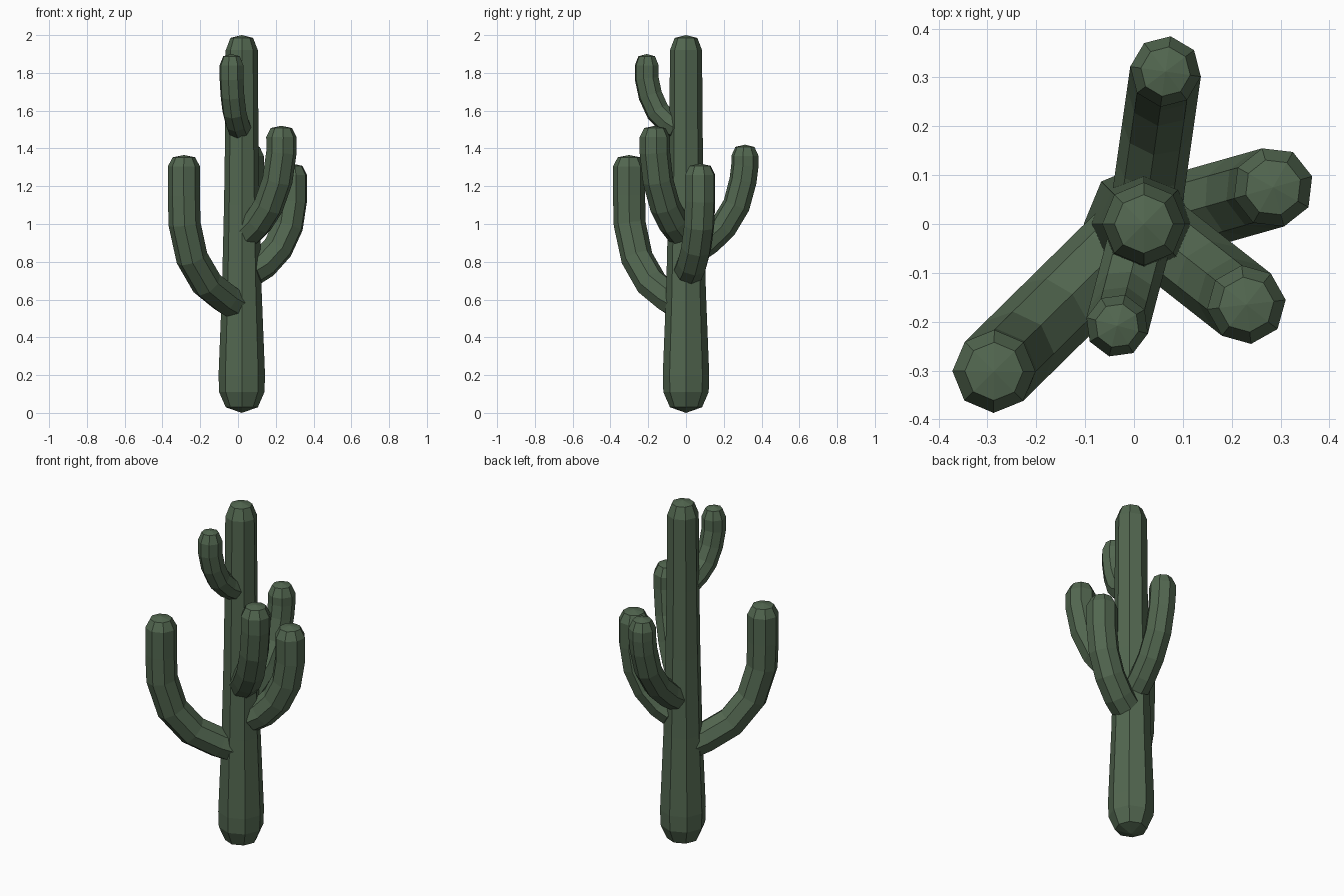
import bpy, bmesh, math
from mathutils import Vector

if "Cube" in bpy.data.objects:
    bpy.data.objects.remove(bpy.data.objects["Cube"])

SIDES = 8
green = bpy.data.materials.new("cactus_green")
green.diffuse_color = (0.085, 0.135, 0.08, 1)
green.use_nodes = True
green.node_tree.nodes["Principled BSDF"].inputs["Base Color"].default_value = green.diffuse_color


def skin(name, rings, start, end):
    """Flat-shaded tube through rings of (centre, u, v, radius), closed by a fan at each end."""
    bm = bmesh.new()
    loops = []
    for c, u, v, r in rings:
        angles = [2 * math.pi * k / SIDES for k in range(SIDES)]
        loops.append([bm.verts.new(c + r * (math.cos(a) * u + math.sin(a) * v)) for a in angles])
    for a, b in zip(loops, loops[1:]):
        for k in range(SIDES):
            j = (k + 1) % SIDES
            bm.faces.new((a[k], a[j], b[j], b[k]))
    for loop, tip in ((loops[0], start), (loops[-1], end)):
        p = bm.verts.new(tip)
        for k in range(SIDES):
            bm.faces.new((loop[k], loop[(k + 1) % SIDES], p))
    bmesh.ops.recalc_face_normals(bm, faces=bm.faces)
    mesh = bpy.data.meshes.new(name)
    bm.to_mesh(mesh)
    bm.free()
    mesh.materials.append(green)
    bpy.context.collection.objects.link(bpy.data.objects.new(name, mesh))


AXIS = Vector((0.02, 0, 0))
UP = Vector((0, 0, 1))

# Trunk: tapered column with domed ends
profile = [(0.085, 0.03), (0.12, 0.11), (0.123, 0.2), (0.105, 0.65), (0.094, 1.1),
           (0.088, 1.5), (0.085, 1.92), (0.06, 1.985)]
skin("trunk", [(AXIS + UP * z, Vector((1, 0, 0)), Vector((0, 1, 0)), r) for r, z in profile],
     AXIS, AXIS + UP * 2)


def arm(name, tip_x, tip_y, top, radius, path):
    """Arm bending upward; path holds (distance from trunk axis, height)."""
    out = (Vector((tip_x, tip_y, 0)) - AXIS).normalized()
    side = out.cross(UP)
    reach = path[-1][0]
    pts = [AXIS + out * s + UP * z for s, z in path]
    pts.append(AXIS + out * reach + UP * (top - 0.06))
    rings = []
    for i, p in enumerate(pts):
        t = (pts[min(i + 1, len(pts) - 1)] - pts[max(i - 1, 0)]).normalized()
        rings.append((p, side.cross(t).normalized(), side, radius))
    # domed tip
    rings.append((AXIS + out * reach + UP * (top - 0.012), side.cross(UP), side, radius * 0.7))
    first = (pts[1] - pts[0]).normalized()
    skin(name, rings, pts[0] - first * 0.02, AXIS + out * reach + UP * top)


# Five arms around the trunk
arm("front_left_arm", -0.285, -0.3, 1.365, 0.085,
    [(0.03, 0.57), (0.12, 0.605), (0.26, 0.685), (0.37, 0.82), (0.425, 1.0), (0.43, 1.15)])
arm("front_right_arm", 0.23, -0.165, 1.52, 0.081,
    [(0.04, 0.955), (0.11, 1.01), (0.18, 1.095), (0.24, 1.23), (0.267, 1.38)])
arm("right_arm", 0.285, 0.075, 1.32, 0.083,
    [(0.06, 0.755), (0.12, 0.79), (0.2, 0.875), (0.255, 0.99), (0.275, 1.12)])
arm("back_arm", 0.065, 0.315, 1.42, 0.073,
    [(0.06, 0.87), (0.12, 0.91), (0.2, 0.985), (0.27, 1.1), (0.305, 1.23), (0.315, 1.31)])
arm("upper_front_arm", -0.035, -0.21, 1.9, 0.065,
    [(0.05, 1.51), (0.1, 1.54), (0.155, 1.595), (0.195, 1.68), (0.215, 1.77)])
